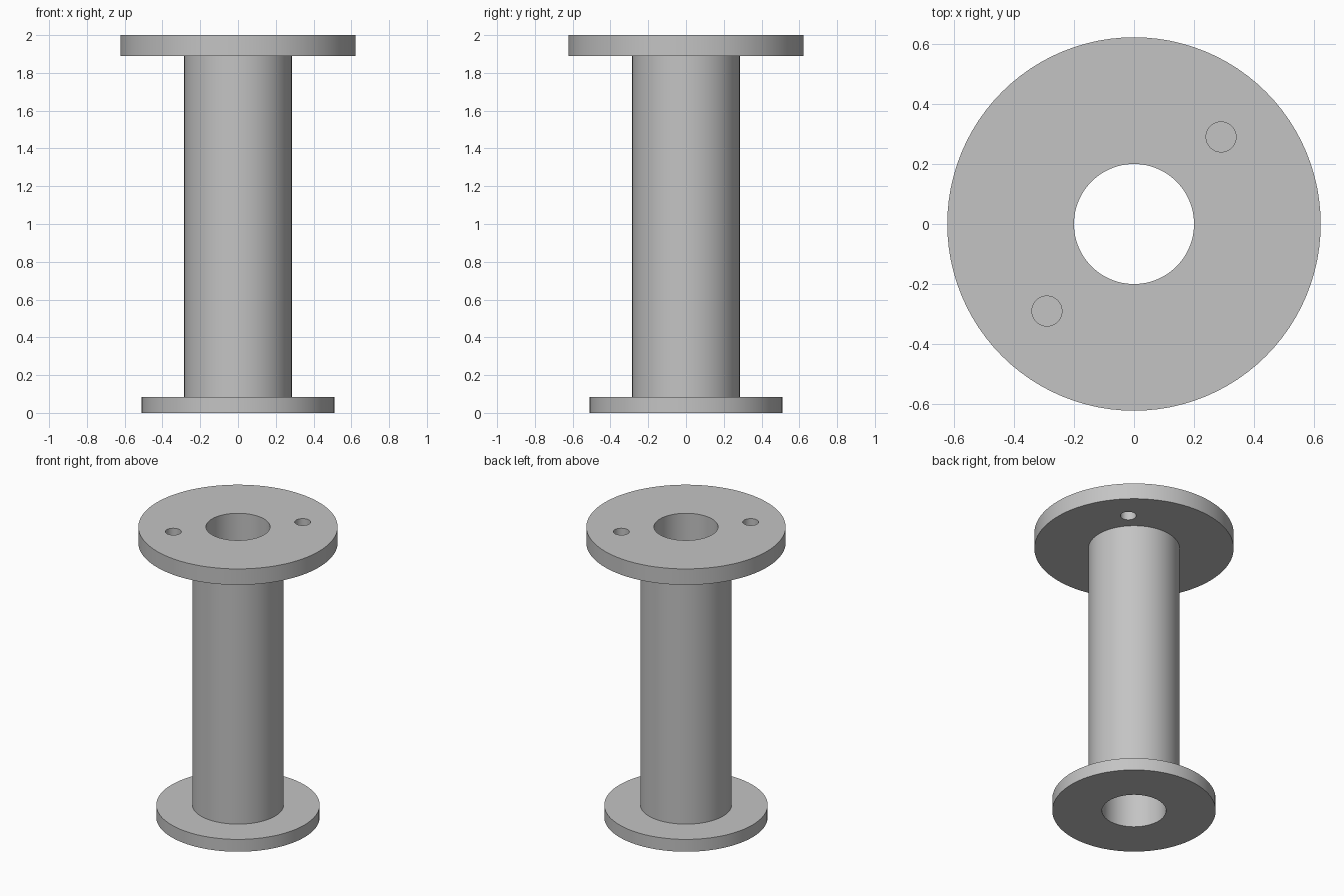
import bpy
import bmesh
from math import tau
from mathutils import Vector

if "Cube" in bpy.data.objects:
    bpy.data.objects.remove(bpy.data.objects["Cube"], do_unlink=True)

SEGMENTS = 96
BORE, TUBE, BASE, TOP = 0.2, 0.285, 0.51, 0.622
BASE_Z, TOP_Z, HEIGHT = 0.085, 1.89, 2.0
HOLE_RADIUS, HOLE_OFFSET = 0.05, 0.29

grey = bpy.data.materials.new("plain grey")
grey.use_nodes = True
grey.diffuse_color = (0.55, 0.55, 0.55, 1)
grey.node_tree.nodes["Principled BSDF"].inputs["Base Color"].default_value = grey.diffuse_color


def lathe(name, profile):
    """Spin a closed (radius, z) profile around the z axis."""
    bm = bmesh.new()
    verts = [bm.verts.new((r, 0, z)) for r, z in profile]
    edges = [bm.edges.new((v, verts[i - 1])) for i, v in enumerate(verts)]
    bmesh.ops.spin(bm, geom=verts + edges, cent=(0, 0, 0), axis=(0, 0, 1),
                   angle=tau, steps=SEGMENTS, use_merge=True)
    bmesh.ops.remove_doubles(bm, verts=bm.verts[:], dist=1e-5)
    bmesh.ops.recalc_face_normals(bm, faces=bm.faces[:])
    mesh = bpy.data.meshes.new(name)
    bm.to_mesh(mesh)
    bm.free()
    obj = bpy.data.objects.new(name, mesh)
    bpy.context.collection.objects.link(obj)
    mesh.materials.append(grey)
    return obj


# Hollow tube with a small base flange and a larger top flange
spool = lathe("flanged_tube", [
    (BORE, 0), (BASE, 0), (BASE, BASE_Z), (TUBE, BASE_Z),
    (TUBE, TOP_Z), (TOP, TOP_Z), (TOP, HEIGHT), (BORE, HEIGHT)])

# Two opposite bolt holes through the top flange only
for side in (-1, 1):
    bpy.ops.mesh.primitive_cylinder_add(
        vertices=48, radius=HOLE_RADIUS, depth=0.3,
        location=Vector((side * HOLE_OFFSET, side * HOLE_OFFSET, (TOP_Z + HEIGHT) / 2)))
    cutter = bpy.context.object
    cutter.name = "bolt_hole_cutter"
    cutter.hide_render = True
    cutter.data.materials.append(grey)
    cut = spool.modifiers.new("bolt hole", "BOOLEAN")
    cut.operation, cut.solver, cut.object = "DIFFERENCE", "EXACT", cutter
    bpy.ops.object.select_all(action="DESELECT")
    spool.select_set(True)
    bpy.context.view_layer.objects.active = spool
    bpy.ops.object.modifier_apply(modifier=cut.name)
    bpy.data.objects.remove(cutter, do_unlink=True)

bpy.ops.object.shade_smooth_by_angle()
